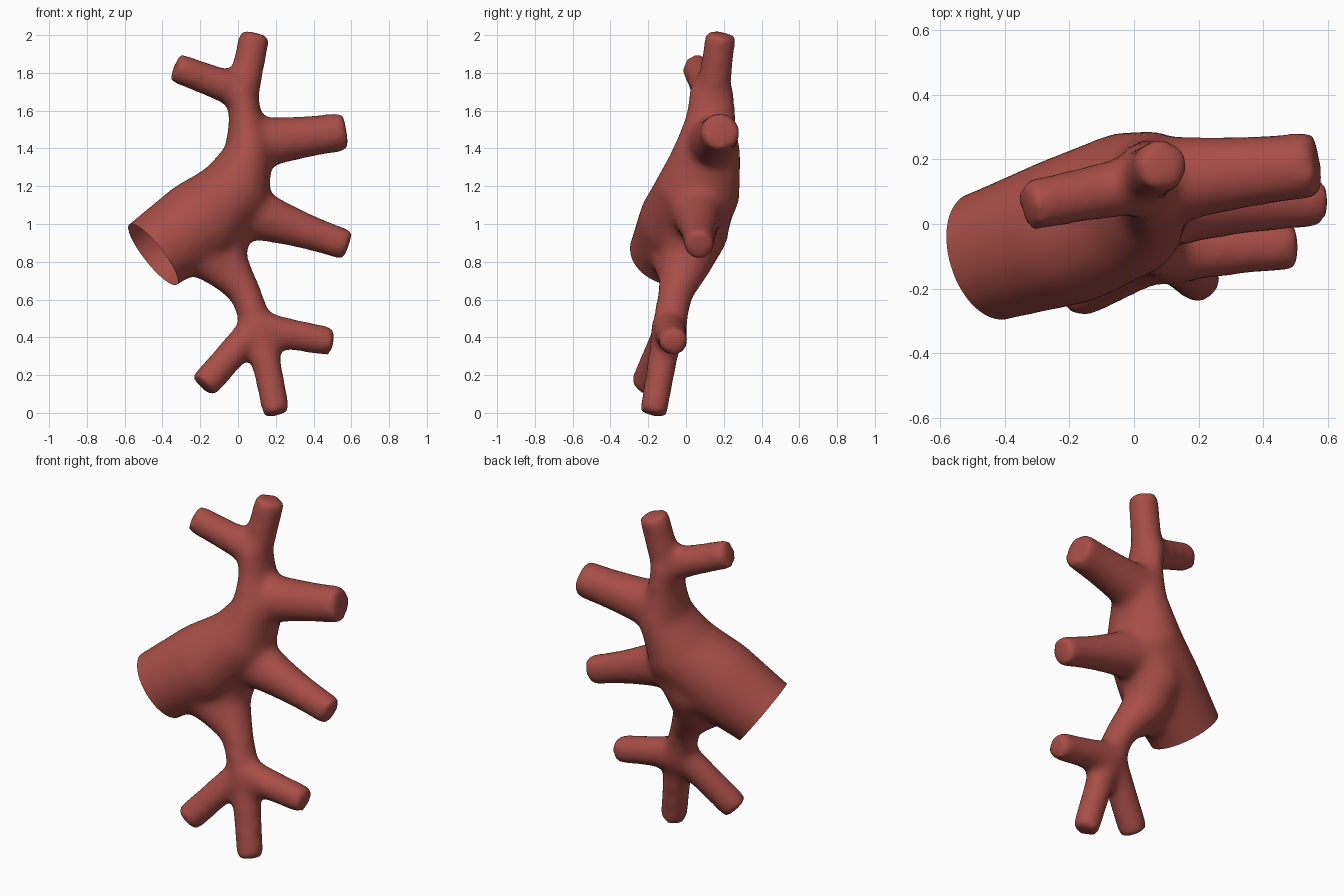
import bpy, bmesh, math
from mathutils import Vector

cube = bpy.data.objects.get("Cube")
if cube:
    bpy.data.objects.remove(cube, do_unlink=True)

SIDES = 16


def add_tube(bm, stations):
    """Loft a closed tube through (point, radius, depth factor) stations."""
    rings = []
    for i, (point, radius, depth) in enumerate(stations):
        tangent = stations[min(i + 1, len(stations) - 1)][0] - stations[max(i - 1, 0)][0]
        tangent.normalize()
        side = tangent.cross(Vector((0, 1, 0))).normalized()
        up = side.cross(tangent) * depth
        ring = []
        for k in range(SIDES):
            a = math.tau * k / SIDES
            ring.append(bm.verts.new(point + radius * (side * math.cos(a) + up * math.sin(a))))
        rings.append(ring)
    for low, high in zip(rings, rings[1:]):
        for k in range(SIDES):
            n = (k + 1) % SIDES
            bm.faces.new((low[k], low[n], high[n], high[k]))
    bm.faces.new(rings[0][::-1])
    bm.faces.new(rings[-1])


def add_branch(bm, root, tip, root_radius, tip_radius):
    """Add a straight side branch that flares toward its root."""
    root, tip = Vector(root), Vector(tip)
    stations = []
    for i in range(6):
        t = i / 5
        flare = (1 - t) ** 2
        stations.append((root.lerp(tip, t), tip_radius + (root_radius - tip_radius) * flare, 1))
    add_tube(bm, stations)


mouth = Vector((-0.45, -0.10, 0.84))
mouth_normal = Vector((-0.76, -0.25, -0.60)).normalized()
mouth_radius = 0.207

mesh = bpy.data.meshes.new("branching_vessel")
vessel = bpy.data.objects.new("branching_vessel", mesh)
bpy.context.collection.objects.link(vessel)
bm = bmesh.new()

# Wide trunk, running past its mouth at one end and into the upper stem at the other
trunk = [(mouth + mouth_normal * 0.15, mouth_radius, 1), (mouth, mouth_radius, 1)]
trunk += [(Vector(point), radius, depth) for point, radius, depth in (
    ((-0.2, -0.02, 1.01), 0.235, 1),
    ((-0.01, 0.065, 1.18), 0.2, 1.15),
    ((0.06, 0.115, 1.39), 0.13, 1.4),
    ((0.04, 0.13, 1.56), 0.09, 1.5),
    ((0.02, 0.14, 1.72), 0.08, 1.5),
)]
add_tube(bm, trunk)

# Lower stem, and the web joining it to the underside of the trunk
lower_stem = [(Vector(point), radius, 1.1) for point, radius in (
    ((-0.02, 0.06, 1.13), 0.18),
    ((-0.1, 0.04, 0.93), 0.165),
    ((-0.07, 0, 0.79), 0.125),
    ((0.045, -0.06, 0.62), 0.085),
    ((0.13, -0.1, 0.38), 0.085),
)]
add_tube(bm, lower_stem)
add_branch(bm, (-0.28, -0.08, 0.9), (0.03, -0.06, 0.65), 0.16, 0.08)

# Two upper, two middle and three lower branches
add_branch(bm, (0.02, 0.14, 1.66), (0.09, 0.185, 2.01), 0.09, 0.085)
add_branch(bm, (0.04, 0.13, 1.69), (-0.335, 0.055, 1.83), 0.1, 0.083)
add_branch(bm, (0.05, 0.13, 1.42), (0.57, 0.185, 1.49), 0.15, 0.105)
add_branch(bm, (-0.02, 0.06, 1.09), (0.585, 0.07, 0.885), 0.17, 0.085)
add_branch(bm, (0.08, -0.09, 0.44), (-0.185, -0.22, 0.14), 0.085, 0.083)
add_branch(bm, (0.12, -0.1, 0.42), (0.205, -0.175, -0.01), 0.085, 0.077)
add_branch(bm, (0.09, -0.09, 0.45), (0.505, -0.065, 0.375), 0.1, 0.08)

bmesh.ops.recalc_face_normals(bm, faces=bm.faces)
bm.to_mesh(mesh)
bm.free()

# Fuse the tubes and soften the junctions
remesh = vessel.modifiers.new("fuse", 'REMESH')
remesh.mode = 'VOXEL'
remesh.voxel_size = 0.02
soften = vessel.modifiers.new("soften", 'SMOOTH')
soften.factor = 0.5
soften.iterations = 22
bpy.context.view_layer.update()
evaluated = vessel.evaluated_get(bpy.context.evaluated_depsgraph_get())
fused = bpy.data.meshes.new_from_object(evaluated)
vessel.modifiers.clear()
vessel.data = fused

# Slice the trunk open at its mouth, leaving the lower branches whole
bm = bmesh.new()
bm.from_mesh(fused)
faces = [f for f in bm.faces if f.calc_center_median().z > 0.5]
edges = list({e for f in faces for e in f.edges})
verts = list({v for f in faces for v in f.verts})
bmesh.ops.bisect_plane(bm, geom=verts + edges + faces, plane_co=mouth,
                       plane_no=mouth_normal, clear_outer=True)
bm.to_mesh(fused)
bm.free()

red = bpy.data.materials.new("vessel_red")
red.use_nodes = True
colour = (0.39, 0.075, 0.062, 1)
red.diffuse_color = colour
red.node_tree.nodes["Principled BSDF"].inputs["Base Color"].default_value = colour
fused.materials.clear()
fused.materials.append(red)

bpy.ops.object.select_all(action='DESELECT')
vessel.select_set(True)
bpy.context.view_layer.objects.active = vessel
bpy.ops.object.shade_smooth_by_angle(angle=math.radians(40))
